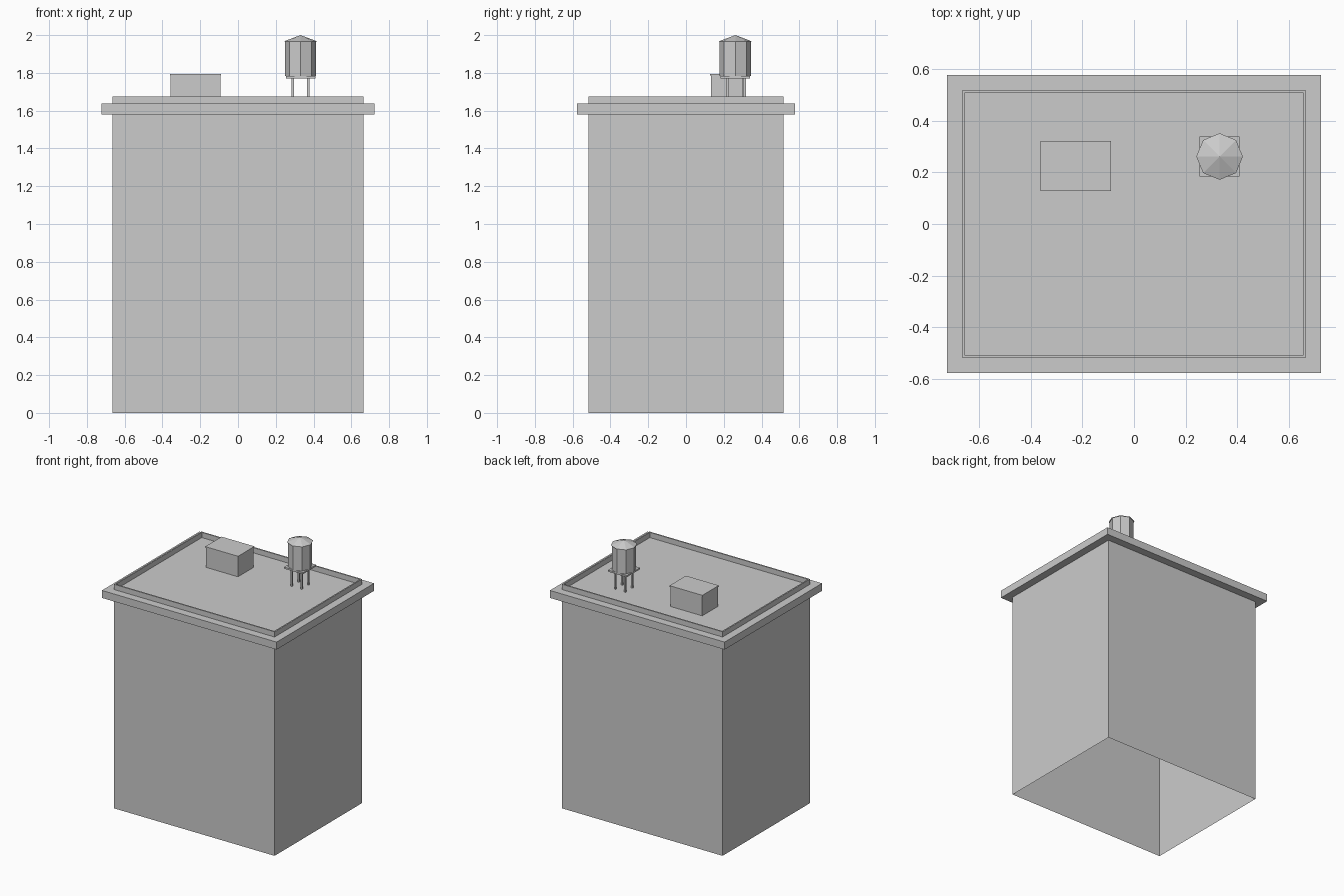
import bpy
import bmesh
import math

default = bpy.data.objects.get("Cube")
if default:
    bpy.data.objects.remove(default, do_unlink=True)

GREY = (0.6, 0.6, 0.6, 1.0)
mat = bpy.data.materials.new("plain grey")
mat.use_nodes = True
mat.diffuse_color = GREY
mat.node_tree.nodes["Principled BSDF"].inputs["Base Color"].default_value = GREY


def loft(name, loops, centre=(0, 0), cap_start=True):
    """Skin a stack of equal-sized point loops and close the top."""
    bm = bmesh.new()
    rings = [[bm.verts.new((x + centre[0], y + centre[1], z)) for x, y, z in loop]
             for loop in loops]
    for low, high in zip(rings, rings[1:]):
        for i in range(len(low)):
            j = (i + 1) % len(low)
            bm.faces.new((low[i], low[j], high[j], high[i]))
    bm.faces.new(rings[-1])
    if cap_start:
        bm.faces.new(rings[0][::-1])
    # a loop of zero size becomes a single apex
    bmesh.ops.remove_doubles(bm, verts=bm.verts, dist=1e-5)
    mesh = bpy.data.meshes.new(name)
    bm.to_mesh(mesh)
    bm.free()
    mesh.materials.append(mat)
    obj = bpy.data.objects.new(name, mesh)
    bpy.context.collection.objects.link(obj)
    return obj


def rect(hx, hy, z):
    return [(-hx, -hy, z), (hx, -hy, z), (hx, hy, z), (-hx, hy, z)]


def octagon(r, z):
    return [(r * math.cos(i * math.pi / 4), r * math.sin(i * math.pi / 4), z)
            for i in range(8)]


def box(name, centre, hx, hy, z0, z1):
    return loft(name, [rect(hx, hy, z0), rect(hx, hy, z1)], centre)


# Building shell: open base, walls, cornice, parapet and sunken roof deck
DECK = 1.637
WALL, CORNICE, INNER = (0.665, 0.517), (0.723, 0.576), (0.655, 0.507)
profile = [(WALL, 0), (WALL, 1.581), (CORNICE, 1.581), (CORNICE, DECK),
           (WALL, DECK), (WALL, 1.676), (INNER, 1.676), (INNER, DECK)]
loft("building_shell", [rect(*size, z) for size, z in profile], cap_start=False)

# Rooftop stair shed with a thin overhanging lid
shed = (-0.225, 0.225)
box("shed_walls", shed, 0.132, 0.093, DECK, 1.785)
box("shed_lid", shed, 0.136, 0.097, 1.785, 1.793)

# Water tank on a legged platform
tank = (0.331, 0.261)
for side, sx in (("left", 1), ("right", -1)):
    for end, sy in (("front", -1), ("back", 1)):
        box(f"tank_leg_{end}_{side}", (tank[0] + sx * 0.041, tank[1] + sy * 0.041),
            0.006, 0.006, DECK, 1.772)
box("tank_platform", tank, 0.078, 0.078, 1.771, 1.783)
loft("tank_body", [octagon(0.083, 1.783), octagon(0.083, 1.966)], tank)

# Conical tank roof as eight facets
roof = bmesh.new()
bmesh.ops.create_cone(roof, cap_ends=True, segments=8, radius1=0.09, radius2=0, depth=0.034)
bmesh.ops.translate(roof, verts=roof.verts, vec=(*tank, 1.983))
roof_mesh = bpy.data.meshes.new("tank_roof")
roof.to_mesh(roof_mesh)
roof.free()
roof_mesh.materials.append(mat)
bpy.context.collection.objects.link(bpy.data.objects.new("tank_roof", roof_mesh))
